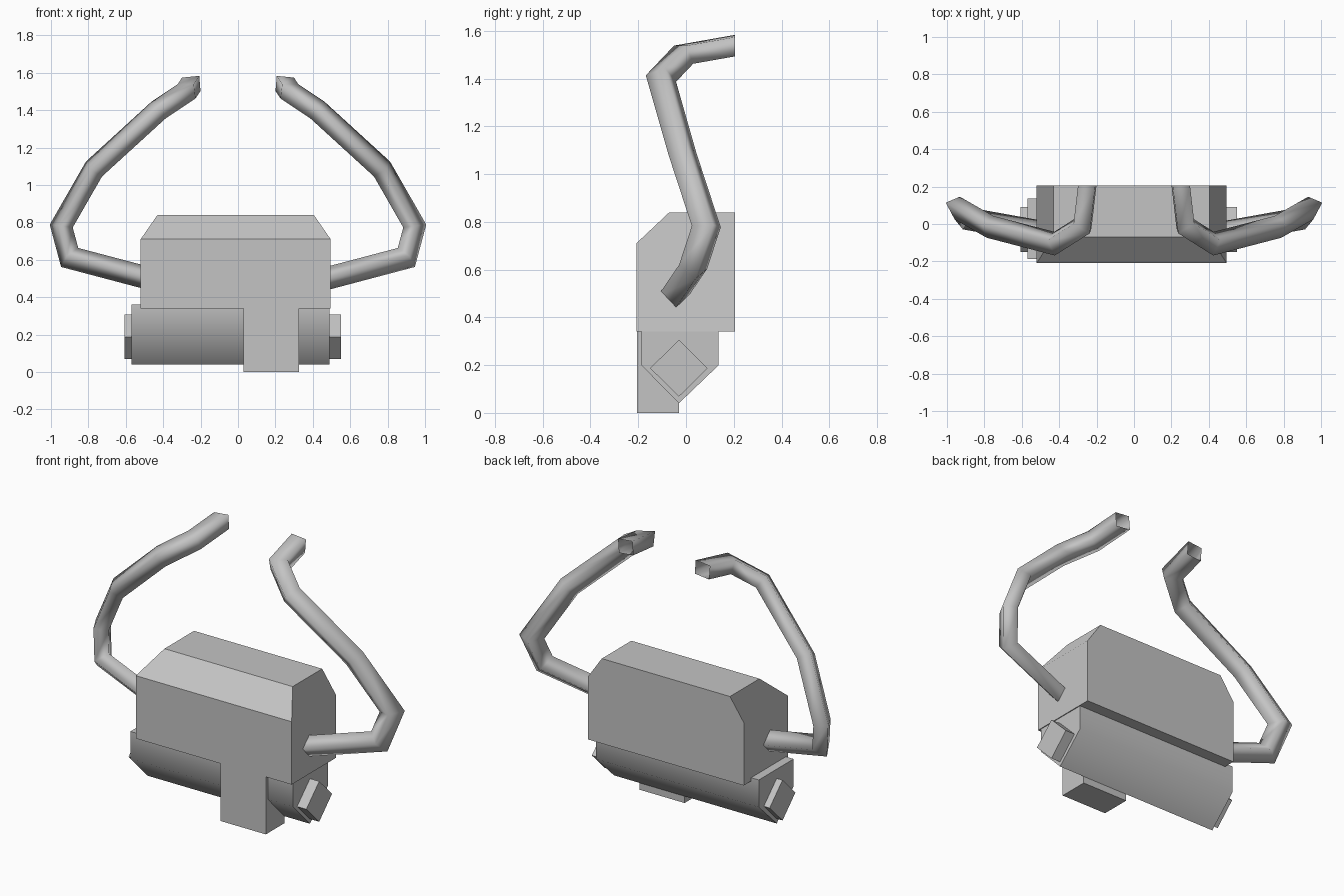
import bpy
import bmesh
from math import radians
from mathutils import Vector

if "Cube" in bpy.data.objects:
    bpy.data.objects.remove(bpy.data.objects["Cube"], do_unlink=True)

grey = bpy.data.materials.new("plain grey")
grey.use_nodes = True
grey.diffuse_color = (0.55, 0.55, 0.55, 1)
bsdf = next(n for n in grey.node_tree.nodes if n.type == 'BSDF_PRINCIPLED')
bsdf.inputs["Base Color"].default_value = grey.diffuse_color


def finish(name, bm, angle):
    bmesh.ops.recalc_face_normals(bm, faces=bm.faces)
    mesh = bpy.data.meshes.new(name)
    bm.to_mesh(mesh)
    bm.free()
    mesh.materials.append(grey)
    obj = bpy.data.objects.new(name, mesh)
    bpy.context.collection.objects.link(obj)
    bpy.ops.object.select_all(action='DESELECT')
    obj.select_set(True)
    bpy.context.view_layer.objects.active = obj
    bpy.ops.object.shade_smooth_by_angle(angle=radians(angle))
    return obj


def prism(profile, x0, x1):
    """Extrude a (y, z) profile along x."""
    bm = bmesh.new()
    face = bm.faces.new([bm.verts.new((x0, y, z)) for y, z in profile])
    new = bmesh.ops.extrude_face_region(bm, geom=[face])["geom"]
    moved = [v for v in new if isinstance(v, bmesh.types.BMVert)]
    bmesh.ops.translate(bm, verts=moved, vec=(x1 - x0, 0, 0))
    return bm


# Main housing: sloped front top edge, with the ends tapered in at the top
bm = prism([(-.208, .34), (-.208, .71), (-.07, .84), (.205, .84),
            (.205, .71), (.205, .34)], -.52, .495)
for v in bm.verts:
    if v.co.z > .8:
        v.co.x += .09 if v.co.x < 0 else -.09
finish("main_housing", bm, 30)

# Lower drum with a keeled underside
finish("lower_drum", prism([(-.187, .36), (-.187, .2), (-.03, .04),
                            (.137, .2), (.137, .36)], -.57, .49), 50)

# Diamond plugs at both ends of the drum
diamond = [(-.03, .068), (.09, .187), (-.03, .306), (-.15, .187)]
finish("right_plug", prism(diamond, -.608, -.56), 30)
finish("left_plug", prism(diamond, .48, .55), 30)

# Front post
finish("front_post", prism([(-.205, 0), (-.205, .35), (-.03, .35),
                            (-.03, 0)], .03, .325), 30)


def arm(name, side):
    """Open square tube mitred along a bent path."""
    path = [Vector((side * x, y, z)) for x, y, z in (
        (.25, .205, 1.538), (.275, -.01, 1.5), (.425, -.105, 1.4),
        (.77, -.015, 1.085), (.945, .085, .78), (.9, .03, .612),
        (.4, -.06, .48))]
    dirs = [(b - a).normalized() for a, b in zip(path, path[1:])]
    u = Vector((side, 0, -.1))
    u = (u - dirs[0] * u.dot(dirs[0])).normalized()
    bm = bmesh.new()
    rings = []
    for i, p in enumerate(path):
        d = dirs[max(i - 1, 0)]
        nxt = dirs[min(i, len(dirs) - 1)]
        mitre = (d + nxt).normalized()
        if i == 0:
            mitre = Vector((0, -1, 0))
        w = d.cross(u)
        ring = []
        for a, b in ((1, 1), (-1, 1), (-1, -1), (1, -1)):
            off = u * a * .046 + w * b * .04
            off -= d * (off.dot(mitre) / d.dot(mitre))
            ring.append(bm.verts.new(p + off))
        rings.append(ring)
        u = d.rotation_difference(nxt) @ u
    for r, s in zip(rings, rings[1:]):
        for k in range(4):
            n = (k + 1) % 4
            bm.faces.new((r[k], r[n], s[n], s[k]))
    finish(name, bm, 100)


arm("left_arm", 1)
arm("right_arm", -1)
